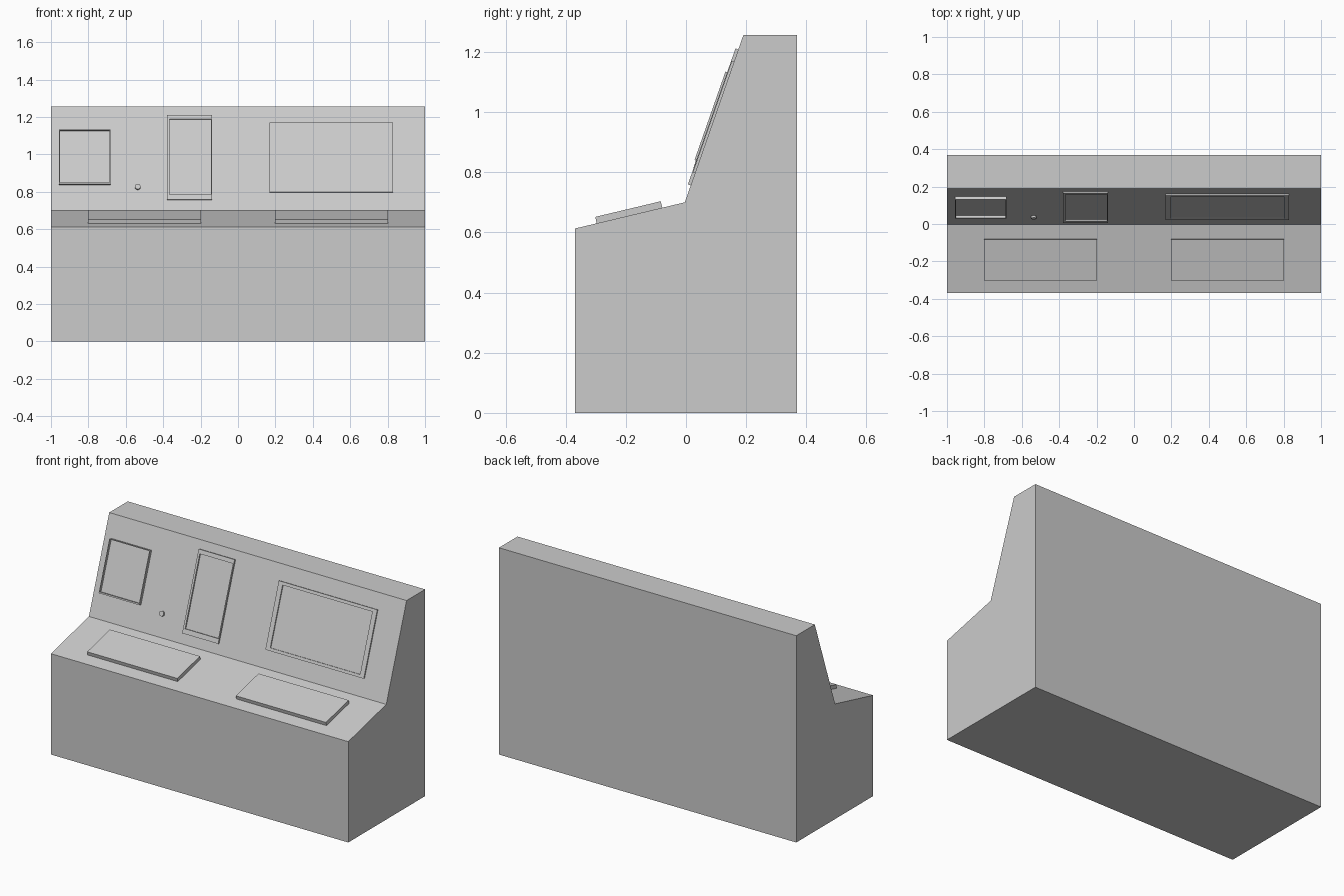
import bpy, bmesh, math
from mathutils import Matrix, Vector

if "Cube" in bpy.data.objects:
    bpy.data.objects.remove(bpy.data.objects["Cube"])

CREASE = Vector((0, -0.004, 0.70))      # where desk top meets the upright panel


def make_object(name, bm, matrix=None):
    bmesh.ops.recalc_face_normals(bm, faces=bm.faces)
    mesh = bpy.data.meshes.new(name)
    bm.to_mesh(mesh)
    bm.free()
    obj = bpy.data.objects.new(name, mesh)
    bpy.context.collection.objects.link(obj)
    if matrix:
        obj.matrix_world = matrix
    return obj


def plane(end_y, end_z):
    """Sloped frame at the crease: local x across, y up the slope, z outward."""
    angle = math.atan2(end_z, end_y)
    return Matrix.Translation(CREASE) @ Matrix.Rotation(angle, 4, 'X')


def stepped_block(name, rings, matrix):
    """Closed block from stacked rectangles (x0, x1, y0, y1, height)."""
    bm = bmesh.new()
    loops = []
    for x0, x1, y0, y1, h in rings:
        loops.append([bm.verts.new((x, y, h)) for x, y in
                      ((x0, y0), (x1, y0), (x1, y1), (x0, y1))])
    for a, b in zip(loops, loops[1:]):
        for i in range(4):
            j = (i + 1) % 4
            bm.faces.new((a[i], a[j], b[j], b[i]))
    bm.faces.new(loops[0][::-1])
    bm.faces.new(loops[-1])
    return make_object(name, bm, matrix)


# Console body: side profile extruded across x
profile = [(-0.369, 0), (0.369, 0), (0.369, 1.257), (0.191, 1.257),
           (CREASE.y, CREASE.z), (-0.369, 0.613)]
bm = bmesh.new()
face = bm.faces.new([bm.verts.new((-1, y, z)) for y, z in profile])
ext = bmesh.ops.extrude_face_region(bm, geom=[face])
bmesh.ops.translate(bm, vec=(2, 0, 0),
                    verts=[v for v in ext['geom'] if isinstance(v, bmesh.types.BMVert)])
make_object("console_body", bm)

desk = plane(0.365, 0.087)
panel = plane(0.195, 0.557)

# Keyboards on the sloped desk
for side, x0, x1 in (("left", -0.803, -0.197), ("right", 0.197, 0.803)):
    stepped_block(side + "_keyboard",
                  [(x0, x1, -0.301, -0.077, -0.001), (x0, x1, -0.301, -0.077, 0.022)], desk)

# Framed screens with recessed glass: outer x/z, inner x/z, frame thickness
screens = {
    "left_screen": ((-0.957, -0.683, 0.838, 1.132), (-0.953, -0.688, 0.846, 1.127), 0.016),
    "tall_screen": ((-0.380, -0.138, 0.758, 1.210), (-0.367, -0.144, 0.785, 1.187), 0.010),
    "wide_screen": ((0.168, 0.830, 0.799, 1.169), (0.197, 0.801, 0.815, 1.152), 0.008),
}
for name, (outer, inner, t) in screens.items():
    def ring(rect, h):
        s = [(z - CREASE.z - 0.33 * t / 2) / 0.944 for z in rect[2:]]
        return (rect[0], rect[1], s[0], s[1], h)
    stepped_block(name, [ring(outer, -0.001), ring(outer, t),
                         ring(inner, t), ring(inner, 0.001)], panel)

# Small round button
bm = bmesh.new()
bmesh.ops.create_cone(bm, cap_ends=True, segments=16, radius1=0.015, radius2=0.015, depth=0.012)
make_object("button", bm, panel @ Matrix.Translation((-0.536, 0.132, 0.005)))
